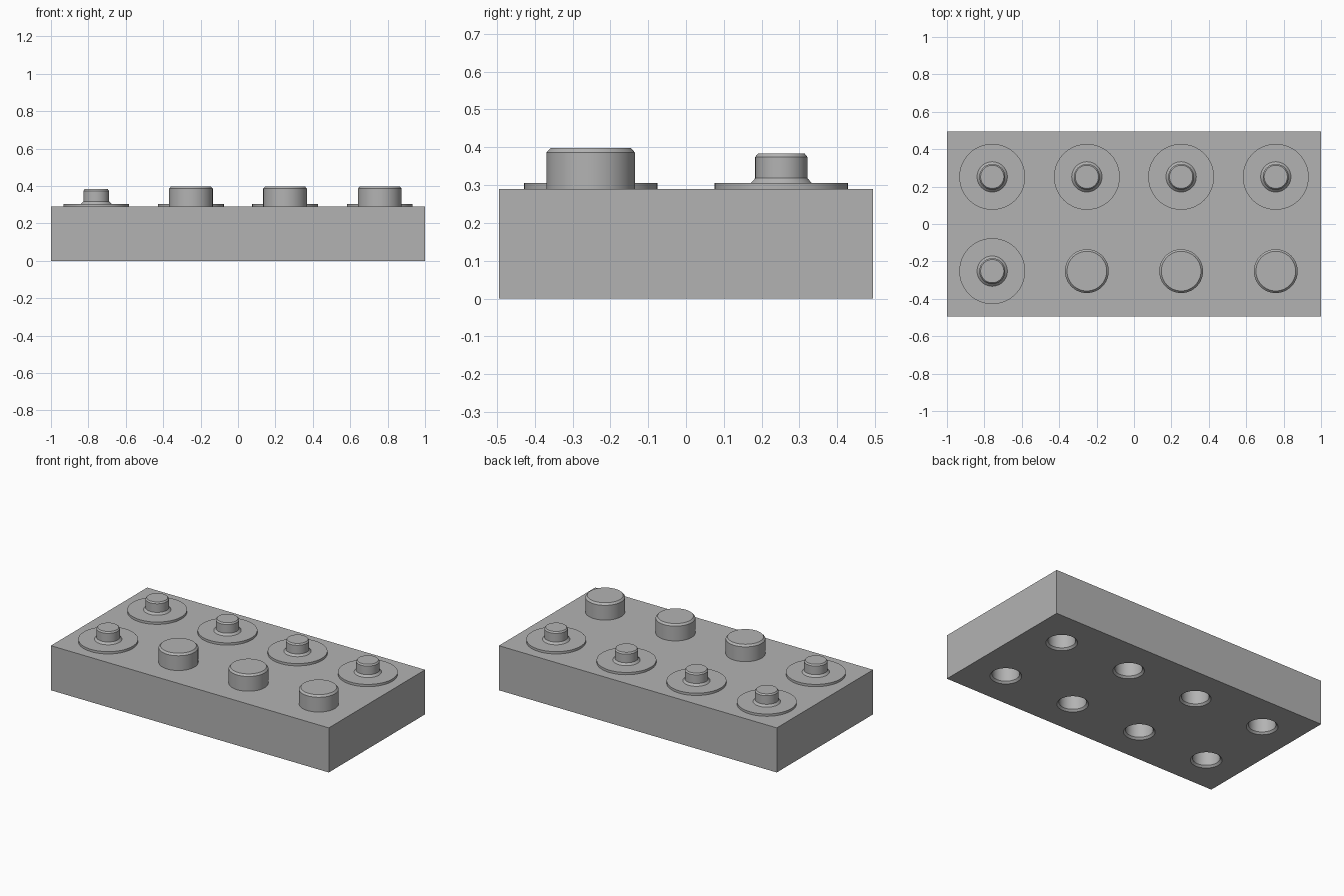
import bpy, bmesh, math

cube = bpy.data.objects.get("Cube")
if cube:
    bpy.data.objects.remove(cube, do_unlink=True)

SIDES = 64
TOP = 0.29
COLUMNS = [-0.758, -0.252, 0.252, 0.758]
ROW = 0.252

grey = bpy.data.materials.new("light grey")
grey.use_nodes = True
COLOUR = (0.45, 0.45, 0.45, 1)
grey.diffuse_color = COLOUR
grey.node_tree.nodes["Principled BSDF"].inputs["Base Color"].default_value = COLOUR


def make_object(name, bm):
    bmesh.ops.recalc_face_normals(bm, faces=bm.faces)
    mesh = bpy.data.meshes.new(name)
    bm.to_mesh(mesh)
    bm.free()
    mesh.materials.append(grey)
    obj = bpy.data.objects.new(name, mesh)
    bpy.context.collection.objects.link(obj)
    return obj


def activate(obj):
    bpy.ops.object.select_all(action="DESELECT")
    obj.select_set(True)
    bpy.context.view_layer.objects.active = obj


def smooth(obj):
    activate(obj)
    bpy.ops.object.shade_smooth_by_angle(angle=math.radians(25))


def turned(name, profile, centres):
    """Capped round solids sharing one (radius, height) profile."""
    bm = bmesh.new()
    for cx, cy in centres:
        rings = []
        for r, z in profile:
            angles = [math.tau * i / SIDES for i in range(SIDES)]
            rings.append([bm.verts.new((cx + r * math.cos(a), cy + r * math.sin(a), z))
                          for a in angles])
        for low, high in zip(rings, rings[1:]):
            for i in range(SIDES):
                j = (i + 1) % SIDES
                bm.faces.new((low[i], low[j], high[j], high[i]))
        bm.faces.new(rings[0][::-1])
        bm.faces.new(rings[-1])
    return make_object(name, bm)


# Block
bm = bmesh.new()
bmesh.ops.create_cube(bm, size=1)
for v in bm.verts:
    v.co = (v.co.x * 2, v.co.y * 0.99, (v.co.z + 0.5) * TOP)
block = make_object("block", bm)

# Countersunk blind holes in the underside
everywhere = [(x, y) for x in COLUMNS for y in (-ROW, ROW)]
cutter = turned("hole_cutter", [(0.104, -0.012), (0.08, 0.012), (0.08, 0.18)], everywhere)
cutter.hide_render = True
cut = block.modifiers.new("holes", "BOOLEAN")
cut.operation = "DIFFERENCE"
cut.solver = "EXACT"
cut.object = cutter
activate(block)
bpy.ops.object.modifier_apply(modifier=cut.name)
bpy.data.objects.remove(cutter, do_unlink=True)
smooth(block)

# Wide studs along the front
wide = [(x, -ROW) for x in COLUMNS[1:]]
smooth(turned("wide_studs", [(0.117, TOP - 0.01), (0.117, 0.386), (0.106, 0.398)], wide))

# Narrow studs on flat washers: whole back row and the front right corner
narrow = [(x, ROW) for x in COLUMNS] + [(COLUMNS[0], -ROW)]
pin = [(0.176, TOP - 0.005), (0.176, 0.305), (0.081, 0.305), (0.069, 0.318),
       (0.069, 0.374), (0.062, 0.383)]
smooth(turned("narrow_studs", pin, narrow))
